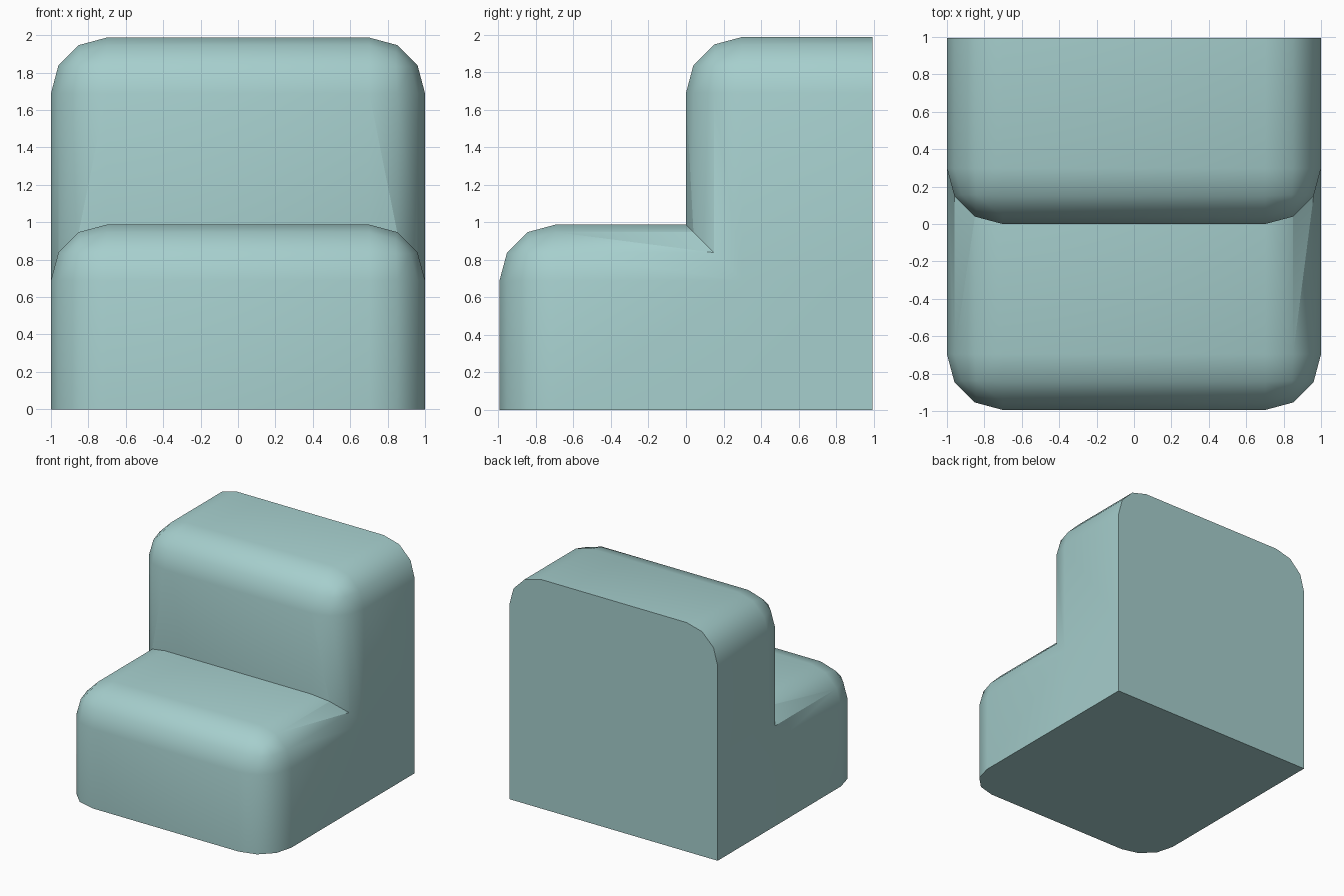
import bpy, bmesh, math

if "Cube" in bpy.data.objects:
    bpy.data.objects.remove(bpy.data.objects["Cube"])

W, D, R = 1.0, 0.994, 0.298   # half width, half depth, edge radius


def rounded_block(name, y_front, height):
    """Box with its front-top, side-top and front-vertical edges rounded."""
    bm = bmesh.new()
    bmesh.ops.create_cube(bm, size=1)
    for v in bm.verts:
        v.co.x *= 2 * W
        v.co.y = y_front if v.co.y < 0 else D
        v.co.z = 0 if v.co.z < 0 else height
    edges = []
    for e in bm.edges:
        on_back = all(abs(v.co.y - D) < 1e-5 for v in e.verts)
        on_floor = all(v.co.z < 1e-5 for v in e.verts)
        if not on_back and not on_floor:
            edges.append(e)
    bmesh.ops.bevel(bm, geom=edges, offset=R, offset_type='OFFSET',
                    segments=3, profile=0.5, affect='EDGES')
    bmesh.ops.recalc_face_normals(bm, faces=bm.faces)
    mesh = bpy.data.meshes.new(name)
    bm.to_mesh(mesh)
    bm.free()
    obj = bpy.data.objects.new(name, mesh)
    bpy.context.collection.objects.link(obj)
    return obj


# Lower step runs the full depth, upper step stands on the back half
steps = rounded_block("steps", -D, 0.987)
upper = rounded_block("upper_step", 0.0, 1.987)

# Merge both into one solid
mod = steps.modifiers.new("union", 'BOOLEAN')
mod.operation = 'UNION'
mod.solver = 'EXACT'
mod.object = upper
bpy.context.view_layer.objects.active = steps
steps.select_set(True)
bpy.ops.object.modifier_apply(modifier=mod.name)
bpy.data.objects.remove(upper, do_unlink=True)

# Painted finish
paint = bpy.data.materials.new("pale_teal")
paint.diffuse_color = (0.38, 0.62, 0.61, 1)
paint.use_nodes = True
paint.node_tree.nodes["Principled BSDF"].inputs["Base Color"].default_value = paint.diffuse_color
steps.data.materials.clear()
steps.data.materials.append(paint)
bpy.ops.object.shade_smooth_by_angle(angle=math.radians(30.5))
